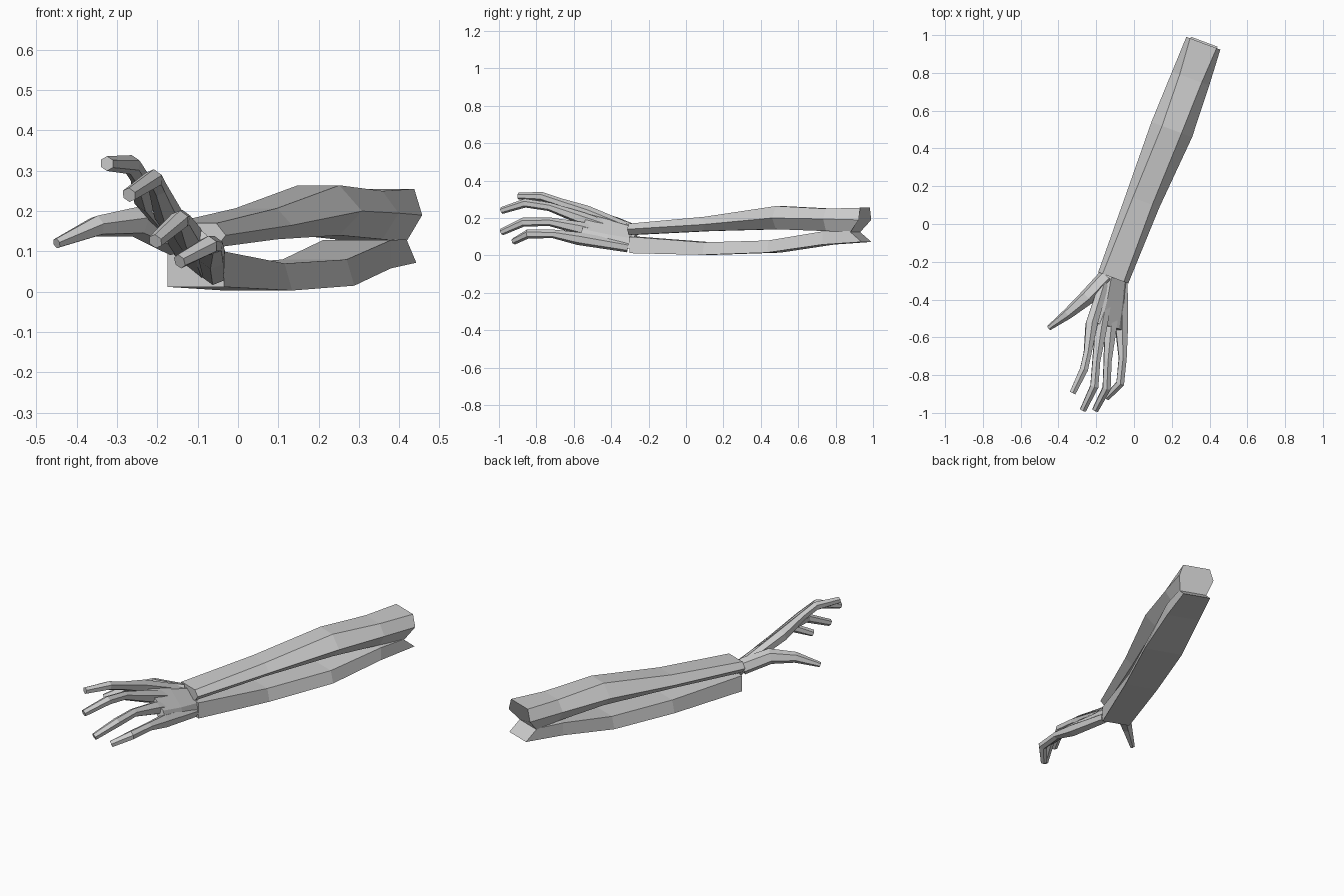
import bpy, bmesh, math
from mathutils import Vector as V

if "Cube" in bpy.data.objects:
    bpy.data.objects.remove(bpy.data.objects["Cube"])


def loft(name, rings):
    """Skin a list of equal-sized point rings and cap both ends."""
    bm = bmesh.new()
    rows = [[bm.verts.new(p) for p in r] for r in rings]
    n = len(rows[0])
    for a, b in zip(rows, rows[1:]):
        for i in range(n):
            j = (i + 1) % n
            bm.faces.new((a[i], a[j], b[j], b[i]))
    bm.faces.new(rows[0])
    bm.faces.new(rows[-1])
    bmesh.ops.recalc_face_normals(bm, faces=bm.faces)
    me = bpy.data.meshes.new(name)
    bm.to_mesh(me)
    bm.free()
    ob = bpy.data.objects.new(name, me)
    bpy.context.collection.objects.link(ob)
    return ob


# forearm axes: along the arm and across it
ALONG = V((0.35, 0.94, 0)).normalized()
ACROSS = V((ALONG.y, -ALONG.x, 0))


def arm_ring(x, y, profile):
    """profile: (sideways, height, shift along the arm)"""
    return [V((x, y, 0)) + ACROSS * s + ALONG * a + V((0, 0, z)) for s, z, a in profile]


def hexagon(w, flat, lo, mid, hi, cut=0):
    return [(w, mid, 0), (flat, hi, 0), (-flat, hi, 0), (-w, mid, 0),
            (-flat, lo, -cut), (flat, lo, -cut)]


def trapezoid(bottom, top, lo, hi, cut=0):
    return [(bottom, lo, 0), (top, hi, -cut), (-top, hi, -cut), (-bottom, lo, 0)]


# upper forearm bone: x, y, half width, half flat, low, mid, high, end cut
loft("upper_forearm_bone", [arm_ring(r[0], r[1], hexagon(*r[2:])) for r in [
    (-0.11, -0.285, 0.085, 0.06, 0.11, 0.14, 0.17),
    (0.045, 0.12, 0.095, 0.055, 0.13, 0.165, 0.207),
    (0.20, 0.50, 0.115, 0.055, 0.14, 0.20, 0.264),
    (0.30, 0.77, 0.105, 0.062, 0.13, 0.195, 0.25),
    (0.367, 0.957, 0.096, 0.075, 0.125, 0.19, 0.255, 0.055)]])

# lower forearm bone: x, y, half bottom, half top, low, high, end cut
loft("lower_forearm_bone", [arm_ring(r[0], r[1], trapezoid(*r[2:])) for r in [
    (-0.105, -0.275, 0.075, 0.075, 0.012, 0.10),
    (0.05, 0.12, 0.09, 0.07, 0.003, 0.07),
    (0.19, 0.47, 0.105, 0.085, 0.015, 0.08),
    (0.295, 0.76, 0.09, 0.09, 0.058, 0.128),
    (0.372, 0.965, 0.075, 0.075, 0.072, 0.13, 0.07)]])

# palm: flattened hexagons between the little-finger side and the thumb side
UP = V((0.57, 0.1, 0.75)).normalized()


def palm_ring(a, b, t):
    a, b = V(a), V(b)
    return [a, a.lerp(b, 0.25) + UP * t, a.lerp(b, 0.75) + UP * t, b,
            a.lerp(b, 0.75) - UP * t, a.lerp(b, 0.25) - UP * t]


loft("palm", [
    palm_ring((-0.035, -0.295, 0.035), (-0.17, -0.25, 0.145), 0.035),
    palm_ring((-0.04, -0.43, 0.05), (-0.20, -0.39, 0.195), 0.033),
    palm_ring((-0.045, -0.57, 0.085), (-0.235, -0.52, 0.235), 0.024)])


def digit(name, path, widths, up):
    """Six-sided tapered tube along a path."""
    pts = [V(p) for p in path]
    rings = []
    for i, (p, w) in enumerate(zip(pts, widths)):
        d = (pts[min(i + 1, len(pts) - 1)] - pts[max(i - 1, 0)]).normalized()
        side = d.cross(up).normalized()
        top = side.cross(d)
        rings.append([p + side * w * math.cos(k * math.pi / 3)
                      + top * w * 0.95 * math.sin(k * math.pi / 3) for k in range(6)])
    loft(name, rings)


FINGER = (0.03, 0.036, 0.024, 0.025, 0.019)
digit("index_finger", [(-0.16, -0.32, 0.15), (-0.225, -0.53, 0.232), (-0.245, -0.68, 0.285),
                       (-0.265, -0.77, 0.315), (-0.325, -0.895, 0.318)], FINGER, UP)
digit("middle_finger", [(-0.13, -0.32, 0.12), (-0.175, -0.55, 0.195), (-0.20, -0.73, 0.26),
                        (-0.21, -0.86, 0.28), (-0.27, -0.985, 0.24)], FINGER, UP)
digit("ring_finger", [(-0.09, -0.32, 0.08), (-0.125, -0.56, 0.145), (-0.14, -0.73, 0.18),
                      (-0.145, -0.87, 0.178), (-0.205, -0.985, 0.125)], FINGER, UP)
digit("little_finger", [(-0.06, -0.31, 0.045), (-0.065, -0.575, 0.09), (-0.06, -0.71, 0.115),
                        (-0.073, -0.845, 0.115), (-0.145, -0.92, 0.075)], FINGER, UP)
digit("thumb", [(-0.15, -0.285, 0.13), (-0.25, -0.39, 0.175), (-0.35, -0.475, 0.163),
                (-0.45, -0.55, 0.12)], (0.045, 0.042, 0.029, 0.014), V((-0.2, 0.1, 1)))
